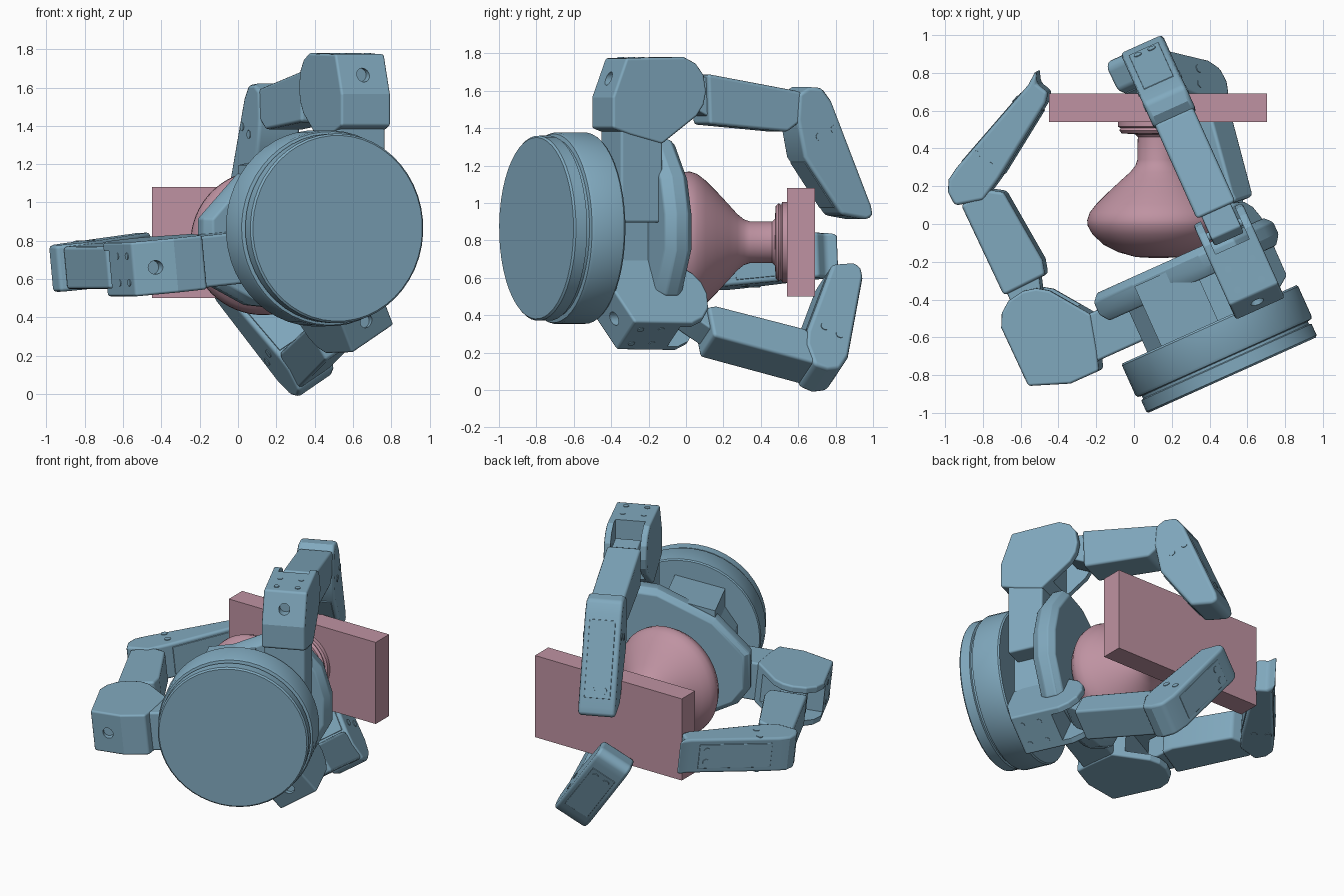
import bpy, bmesh, math
from mathutils import Vector

if "Cube" in bpy.data.objects:
    bpy.data.objects.remove(bpy.data.objects["Cube"])

# Hand frame: U = sideways, A = along the wrist axis, Z = up
O = Vector((0.52, -0.80, 0.865))
U = Vector((0.912, 0.41, 0))
A = Vector((-0.41, 0.912, 0))
Z = Vector((0, 0, 1))


def material(name, rgb):
    m = bpy.data.materials.new(name)
    m.diffuse_color = (*rgb, 1)
    m.use_nodes = True
    m.node_tree.nodes["Principled BSDF"].inputs["Base Color"].default_value = m.diffuse_color
    return m


BLUE = material("blue_metal", (0.22, 0.40, 0.52))
PINK = material("pink", (0.52, 0.29, 0.36))


def loft(name, rings, mat=BLUE, bevel=0, angle=30):
    """Skin closed rings of points and cap both ends."""
    bm = bmesh.new()
    vs = [[bm.verts.new(p) for p in ring] for ring in rings]
    n = len(vs[0])
    for r0, r1 in zip(vs, vs[1:]):
        for i in range(n):
            bm.faces.new((r0[i], r0[(i + 1) % n], r1[(i + 1) % n], r1[i]))
    bm.faces.new(vs[0])
    bm.faces.new(vs[-1])
    bmesh.ops.recalc_face_normals(bm, faces=bm.faces)
    me = bpy.data.meshes.new(name)
    bm.to_mesh(me)
    bm.free()
    ob = bpy.data.objects.new(name, me)
    bpy.context.collection.objects.link(ob)
    me.materials.append(mat)
    if bevel:
        mod = ob.modifiers.new("bevel", 'BEVEL')
        mod.width, mod.segments, mod.limit_method = bevel, 2, 'ANGLE'
        mod.angle_limit = math.radians(35)
        mod.harden_normals = True
    bpy.ops.object.select_all(action='DESELECT')
    ob.select_set(True)
    bpy.context.view_layer.objects.active = ob
    bpy.ops.object.shade_smooth_by_angle(angle=math.radians(angle))
    return ob


def lathe(name, origin, axis, profile, mat=BLUE, n=64):
    """Profile of (radius, distance along axis)."""
    axis = axis.normalized()
    side = axis.orthogonal().normalized()
    up = side.cross(axis)
    ts = [2 * math.pi * i / n for i in range(n)]
    return loft(name, [[origin + axis * h + (side * math.cos(t) + up * math.sin(t)) * r
                        for t in ts] for r, h in profile], mat)


def subtract(ob, cutter):
    cutter.hide_render = cutter.hide_viewport = True
    m = ob.modifiers.new("cut", 'BOOLEAN')
    m.operation, m.object = 'DIFFERENCE', cutter


def hand(a, b, c):
    return O + U * a + A * b + Z * c


# Held object: turned vase-shaped knob on a flat plate
lathe("knob", Vector((0.13, 0, 0.79)), Vector((0, 1, 0)),
      [(0.03, -.18), (.12, -.175), (.21, -.15), (.29, -.11), (.35, -.055), (.375, -.01),
       (.378, .02), (.365, .06), (.33, .105), (.27, .165), (.2, .23), (.15, .275), (.122, .31),
       (.112, .34), (.11, .46), (.125, .475), (.195, .48), (.208, .495), (.2, .508),
       (.215, .515), (.215, .545)], PINK)
loft("plate", [[Vector((x, y, z)) for x, z in
                ((-.45, .5), (.705, .5), (.705, 1.08), (-.45, 1.08))] for y in (.54, .69)], PINK)

# Wrist drum
lathe("wrist_drum", O, A,
      [(.485, 0), (.495, .01), (.495, .075), (.482, .08), (.482, .095), (.505, .1),
       (.512, .115), (.512, .285), (.505, .295)], n=48)

# Palm body and rounded palm face
CORE = [(-.36, -.2), (-.36, .08), (-.24, .26), (.28, .26), (.28, -.25), (-.2, -.3)]
loft("palm_core", [[hand(a, b, c) for a, c in CORE] for b in (.27, .6)], bevel=.01)
loft("palm_top_block", [[hand(a, b, c) for a, c in
                         ((-.28, 0), (.05, 0), (.05, .4), (-.28, .33))] for b in (.28, .64)])
FACE = [(-.51, -.2), (-.51, .05), (-.29, .28), (.1, .46), (.3, .475), (.47, .28),
        (.53, .08), (.53, -.12), (.4, -.36), (.15, -.44), (-.25, -.4), (-.43, -.31)]
loft("palm_face", [[hand(a * s, b, c * s) for a, c in FACE]
                   for s, b in ((.93, .53), (1, .58), (1, .65), (.93, .69))], bevel=.01)

KNUCKLE = [(.26, .535), (.26, .70), (.34, .91), (.68, .915), (.75, .88), (.795, .82),
           (.81, .73), (.795, .66), (.755, .6), (.55, .45), (.36, .5)]


class Finger:
    """A finger lives in the plane of A and a radial direction R."""

    def __init__(self, name, off, radial, shift):
        self.name, self.shift = name, shift
        self.off = O + U * off[0] + Z * off[1]
        self.R = (U * radial[0] + Z * radial[1]).normalized()
        self.W = self.R.cross(A).normalized()

    def p(self, b, r, w):
        return self.off + A * b + self.R * r + self.W * w

    def prism(self, part, prof, half, bevel=.015):
        return loft(f"{self.name}_{part}", [[self.p(b, r, w) for b, r in prof]
                                            for w in (-half, half)], bevel=bevel)

    def pin(self, part, b, r, half, rad=.022):
        lathe(f"{self.name}_{part}", self.p(b, r, 0), self.W,
              [(rad, -half), (rad, half)], n=16)

    def slab(self, part, q0, q1, mid, half, t, m0, m1):
        """Thin raised panel along one edge of a segment; returns a point finder."""
        q0, q1, mid = Vector(q0), Vector(q1), Vector(mid)
        d = (q1 - q0).normalized()
        nrm = Vector((-d.y, d.x))
        if nrm.dot(mid - q0) > 0:
            nrm.negate()
        s, e = q0 + d * m0, q1 - d * m1
        self.prism(part, [s - nrm * .01, e - nrm * .01, e + nrm * t, s + nrm * t], half, .003)
        return e, d, A * nrm.x + self.R * nrm.y

    def build(self, middle, tip, pins):
        sb, sr = self.shift

        def at(pts):
            return [(b + sb, r + sr) for b, r in pts]
        # base link into the palm
        self.prism("base_link", [(.31 + sb, .03), (.31 + sb, .6 + sr),
                                 (.56 + sb, .6 + sr), (.55 + sb, .03)], .135)
        # knuckle with a fork slot and an oval recess in its rear bevel
        knuckle = self.prism("knuckle", at(KNUCKLE), .142, .014)
        knuckle.data.shade_flat()
        subtract(knuckle, self.prism("slot_cutter", at([(.62, .3), (.62, 1.1), (1, 1.1), (1, .3)]), .098, 0))
        subtract(knuckle, lathe(f"{self.name}_recess_cutter", self.p(.2 + sb, .8 + sr, 0), A,
                                [(.036, 0), (.036, .14)], n=24))
        # middle segment with a narrower tongue inside the fork
        self.prism("middle_segment", middle, .112, .018)
        (b0, r0), (b1, r1) = middle[0], middle[-1]
        self.prism("middle_tongue", [(b0 + .05, r0 - .02), (b1 + .05, r1 + .02), (.70 + sb, .67 + sr),
                                     (.66 + sb, .76 + sr), (.70 + sb, .82 + sr)], .085, .01)
        # end segment with gripping pad inside and cover plate outside
        self.prism("end_segment", tip, .122, .022)
        mid = [sum(q[i] for q in tip) / len(tip) for i in (0, 1)]
        self.slab("finger_pad", tip[-3], tip[-2], mid, .095, .006, .05, .03)
        e, d, nrm = self.slab("cover_plate", tip[3], tip[4], mid, .085, .004, .04, .06)
        for w in (-.04, .04):
            s = e - d * .05
            lathe(f"{self.name}_cover_screw", self.p(s.x, s.y, w), nrm, [(.022, 0), (.022, .009)], n=14)
        # joint pins and knuckle screws
        self.pin("knuckle_pin", .72 + sb, .76 + sr, .140)
        for b, r in pins:
            self.pin("end_pin", b, r, .126)
        for w in (-.07, .07):
            for b in (.40, .52):
                lathe(f"{self.name}_screw", self.p(b + sb, .90 + sr, w), self.R,
                      [(.018, 0), (.018, .016)], n=14)


# Three fingers: opposing thumb, upper finger, lower finger
Finger("thumb", (0, -.115), (-.995, -.10), (.05, .09)).build(
    [(.88, .925), (1.41, .935), (1.43, .78), (1.38, .70), (.97, .66), (.89, .68)],
    [(1.42, .965), (1.50, .97), (1.56, .94), (1.60, .875), (1.845, .345), (1.90, .275), (1.83, .30),
     (1.765, .265), (1.72, .30), (1.453, .695), (1.385, .815)],
    [(1.537, .712), (1.62, .751)])
Finger("upper_finger", (.28, 0), (0, 1), (0, 0)).build(
    [(.83, .825), (1.38, .73), (1.42, .60), (1.30, .515), (.84, .555)],
    [(1.36, .72), (1.42, .755), (1.50, .75), (1.555, .68), (1.79, .12), (1.80, .065), (1.76, .045),
     (1.61, .07), (1.39, .38), (1.35, .58)],
    [(1.48, .49), (1.567, .53)])
Finger("lower_finger", (.005, .0), (.53, -.85), (.02, -.23)).build(
    [(.82, .745), (1.38, .92), (1.43, .80), (1.37, .70), (.88, .555), (.83, .56)],
    [(1.36, .93), (1.43, .965), (1.51, .955), (1.575, .88), (1.78, .38), (1.785, .32), (1.75, .285),
     (1.62, .295), (1.37, .72), (1.345, .80)],
    [(1.477, .695), (1.553, .745)])
